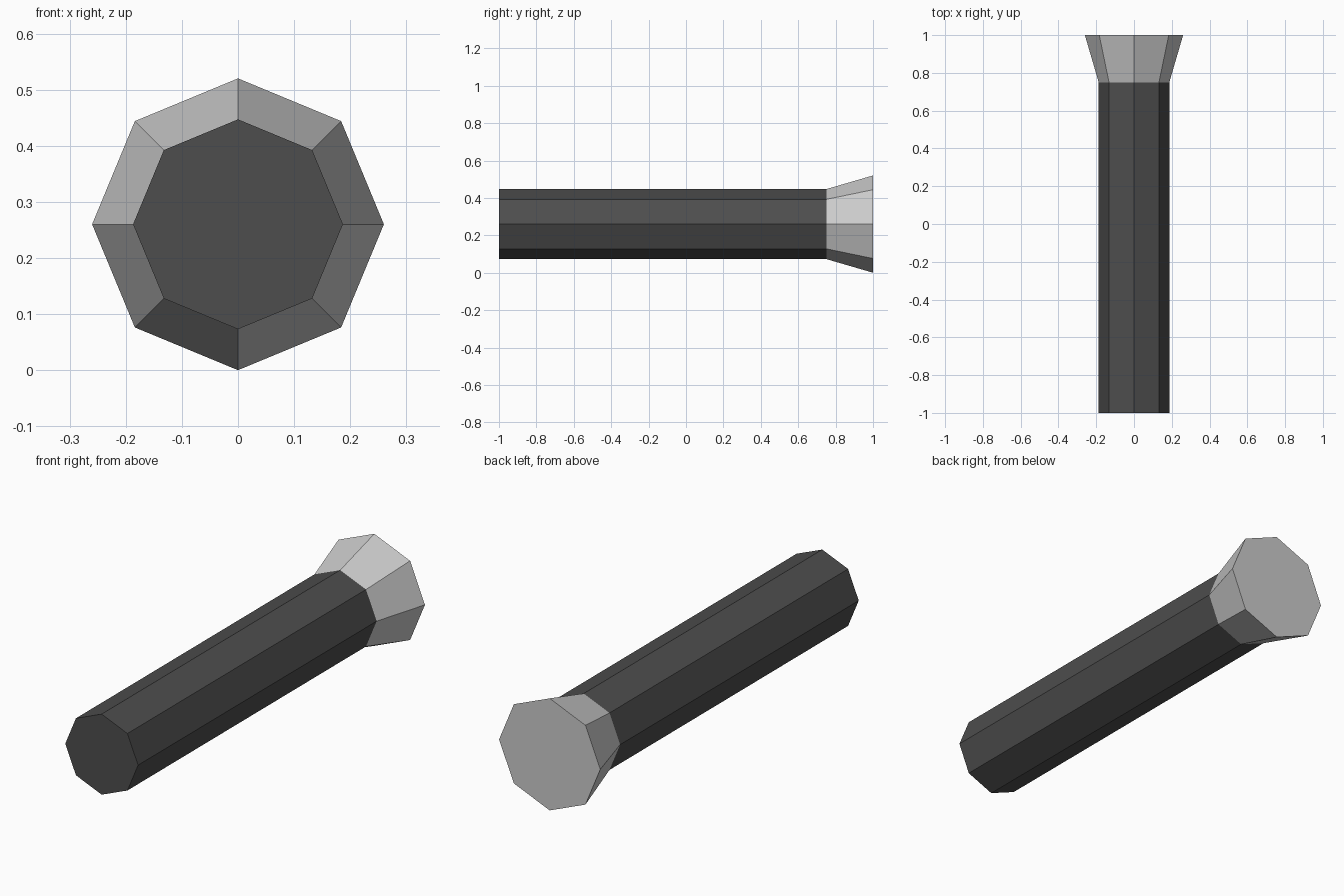
import bpy, bmesh, math

if "Cube" in bpy.data.objects:
    bpy.data.objects.remove(bpy.data.objects["Cube"])

CENTRE_Z = 0.26
SIDES = 8


def material(name, value):
    m = bpy.data.materials.new(name)
    m.diffuse_color = (value, value, value, 1)
    m.use_nodes = True
    m.node_tree.nodes["Principled BSDF"].inputs["Base Color"].default_value = m.diffuse_color
    return m


def octagon_part(name, y0, r0, y1, r1, mat):
    """Closed eight-sided section along y, with a corner pointing up."""
    bm = bmesh.new()
    rings = []
    for y, r in ((y0, r0), (y1, r1)):
        rings.append([bm.verts.new((r * math.sin(i * math.tau / SIDES), y,
                                    CENTRE_Z + r * math.cos(i * math.tau / SIDES)))
                      for i in range(SIDES)])
    for ring in rings:
        bm.faces.new(ring)
    for i in range(SIDES):
        j = (i + 1) % SIDES
        bm.faces.new((rings[0][i], rings[0][j], rings[1][j], rings[1][i]))
    bmesh.ops.recalc_face_normals(bm, faces=bm.faces)
    mesh = bpy.data.meshes.new(name)
    bm.to_mesh(mesh)
    bm.free()
    mesh.materials.append(mat)
    obj = bpy.data.objects.new(name, mesh)
    bpy.context.collection.objects.link(obj)
    return obj


dark = material("dark grey", 0.075)
light = material("light grey", 0.60)

# Long handle
octagon_part("handle", -1.0, 0.187, 0.75, 0.187, dark)
# Flared lamp head
octagon_part("lamp_head", 0.75, 0.187, 1.0, 0.26, light)
